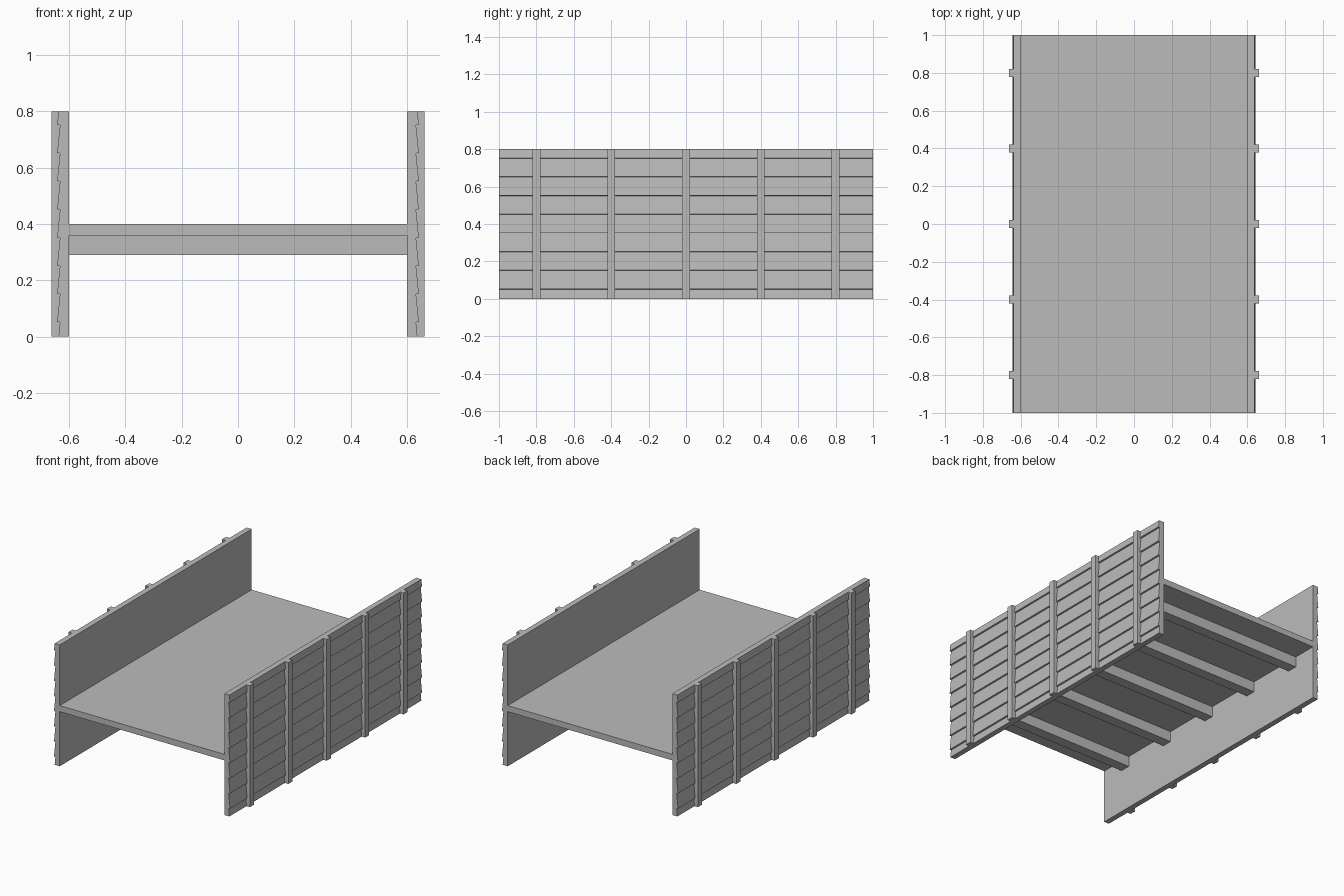
import bpy, bmesh

if "Cube" in bpy.data.objects:
    bpy.data.objects.remove(bpy.data.objects["Cube"])

grey = bpy.data.materials.new("plain_grey")
grey.diffuse_color = (0.5, 0.5, 0.5, 1)
grey.use_nodes = True
grey.node_tree.nodes["Principled BSDF"].inputs["Base Color"].default_value = grey.diffuse_color

POST_Y = [-0.8, -0.4, 0.0, 0.4, 0.8]


def finish(name, bm):
    bmesh.ops.recalc_face_normals(bm, faces=bm.faces)
    mesh = bpy.data.meshes.new(name)
    bm.to_mesh(mesh)
    bm.free()
    mesh.materials.append(grey)
    ob = bpy.data.objects.new(name, mesh)
    bpy.context.collection.objects.link(ob)
    return ob


def box(name, lo, hi):
    bm = bmesh.new()
    bmesh.ops.create_cube(bm, size=1)
    for v in bm.verts:
        v.co = [(a + b) / 2 + c * (b - a) for a, b, c in zip(lo, hi, v.co)]
    return finish(name, bm)


def lap_wall(name, side):
    # flat inside, overlapping clapboards outside
    profile = [(0.60, 0.0), (0.637, 0.0)]
    profile_top = [(0.637, 0.80), (0.60, 0.80)]
    pts = list(reversed(profile_top))
    for i in range(8):
        z = 0.753 - 0.1 * i
        if i == 0:
            pts[-1] = (0.637, 0.80)
        pts += [(0.642, z), (0.632, z - 0.002)]
    pts += list(reversed(profile))
    bm = bmesh.new()
    face = bm.faces.new([bm.verts.new((side * x, -1, z)) for x, z in pts])
    res = bmesh.ops.extrude_face_region(bm, geom=[face])
    moved = [g for g in res["geom"] if isinstance(g, bmesh.types.BMVert)]
    bmesh.ops.translate(bm, verts=moved, vec=(0, 2, 0))
    return finish(name, bm)


# deck between the walls
box("deck", (-0.60, -1, 0.36), (0.60, 1, 0.40))

# joists below the deck
for i, y in enumerate(POST_Y):
    box(f"joist_{i + 1}", (-0.60, y - 0.035, 0.29), (0.60, y + 0.035, 0.36))

# side walls with outer battens
for label, s in (("left", -1), ("right", 1)):
    lap_wall(f"{label}_wall", s)
    for i, y in enumerate(POST_Y):
        x0, x1 = sorted((s * 0.61, s * 0.662))
        box(f"{label}_batten_{i + 1}", (x0, y - 0.021, 0), (x1, y + 0.021, 0.80))
